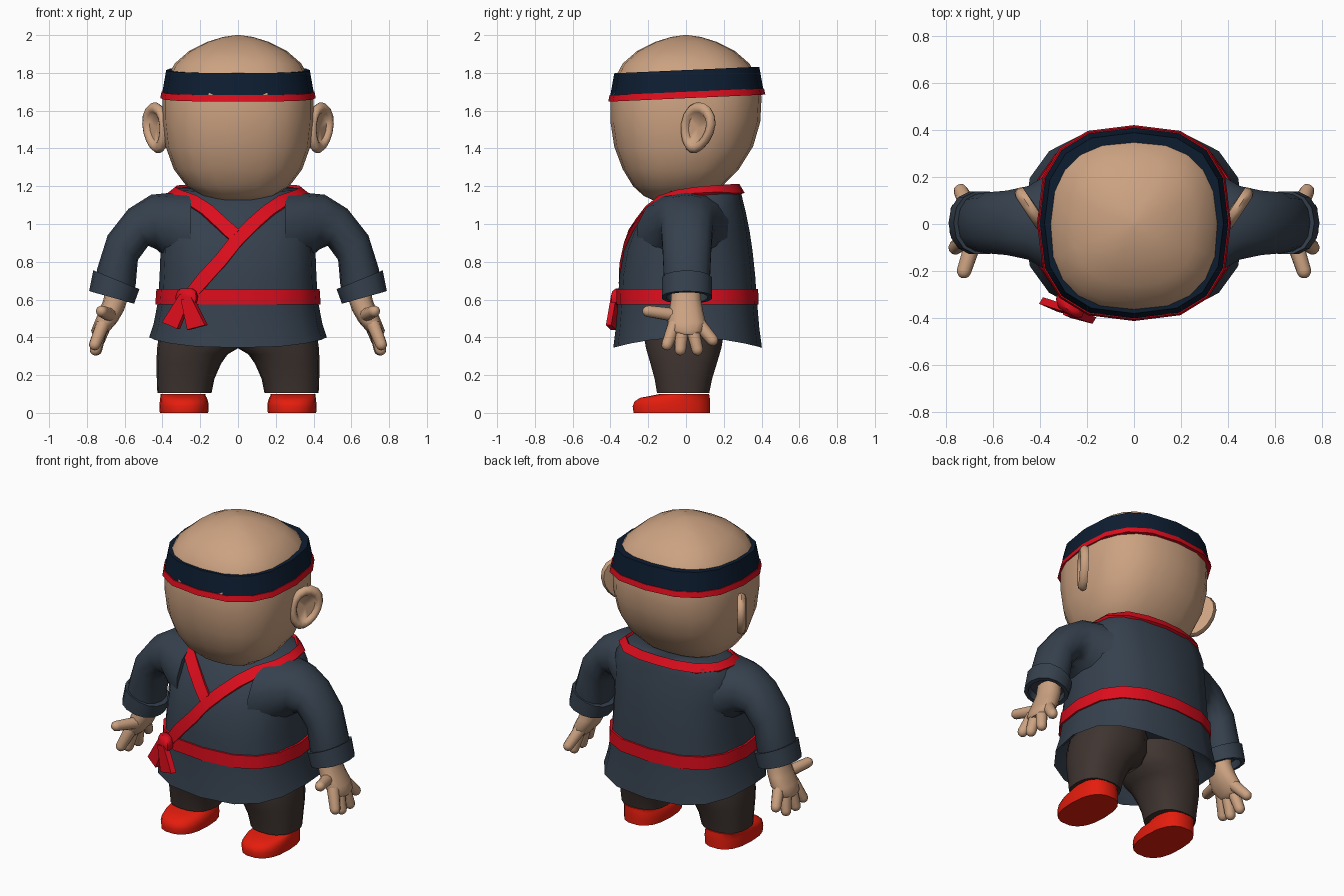
import bpy, bmesh, math
from mathutils import Vector as V
from mathutils.bvhtree import BVHTree

if "Cube" in bpy.data.objects:
    bpy.data.objects.remove(bpy.data.objects["Cube"])

COL = dict(skin=(.60, .36, .22), tunic=(.036, .052, .075), trousers=(.05, .035, .03),
           sash=(.72, .004, .012), shoe=(.78, .012, .004), navy=(.004, .012, .03))
MATS = {}
for k, c in COL.items():
    MATS[k] = bpy.data.materials.new(k)
    MATS[k].diffuse_color = (*c, 1)


def loft(name, rings, mat, angle=45, closed=False):
    """Skin a list of equal-length rings and cap both ends."""
    bm = bmesh.new()
    vs = [[bm.verts.new(p) for p in r] for r in rings]
    n = len(vs[0])
    for a, b in zip(vs, vs[1:] + (vs[:1] if closed else [])):
        for i in range(n):
            j = (i + 1) % n
            bm.faces.new((a[i], a[j], b[j], b[i]))
    if not closed:
        bm.faces.new(vs[0])
        bm.faces.new(vs[-1])
    bmesh.ops.recalc_face_normals(bm, faces=bm.faces)
    me = bpy.data.meshes.new(name)
    bm.to_mesh(me)
    bm.free()
    me.materials.append(MATS[mat])
    me.polygons.foreach_set('use_smooth', [True] * len(me.polygons))
    me.set_sharp_from_angle(angle=math.radians(angle))
    ob = bpy.data.objects.new(name, me)
    bpy.context.collection.objects.link(ob)
    return ob


def unit(n, p):
    """Points of a unit superellipse."""
    f = lambda v: math.copysign(abs(v) ** (2 / p), v)
    return [(f(math.cos(2 * math.pi * i / n)), f(math.sin(2 * math.pi * i / n))) for i in range(n)]


def level(z, x0, x1, yf, yb, n=16, p=2.6, tilt=0, lift=0):
    """Horizontal ring between x0..x1 and yf..yb."""
    out = []
    for a, b in unit(n, p):
        y = (yf + yb) / 2 + b * (yb - yf) / 2
        out.append(V(((x0 + x1) / 2 + a * (x1 - x0) / 2, y, z + tilt * y + lift * (1 - b * b))))
    return out


def cross(top, bot, ry, n=14, p=2.2):
    """Ring across the arm, given outer and inner (x, z) points."""
    t, b = V((top[0], .005, top[1])), V((bot[0], .005, bot[1]))
    return [(t + b) / 2 + (t - b) / 2 * u + V((0, ry * w, 0)) for u, w in unit(n, p)]


def capsule(a, b, r0, r1, n=10):
    """Round-ended finger."""
    a, b = V(a), V(b)
    d = (b - a).normalized()
    u = d.orthogonal().normalized()
    w = d.cross(u)
    steps = [(a, 0, r0), (b, 0, r1)] + [(b, math.sin(t), r1 * math.cos(t)) for t in (.5, 1, 1.45)]
    return [[c + d * s * r1 + (u * i + w * j) * r for i, j in unit(n, 2)] for c, s, r in steps]


def both(name, rings, mat, angle=45):
    for side, s in (('right', 1), ('left', -1)):
        loft(side + '_' + name, [[V((p.x * s, p.y, p.z)) for p in r] for r in rings], mat, angle)


# Head
head = [(1.128, .11, -.18, .02), (1.15, .19, -.225, .10), (1.20, .272, -.28, .19), (1.29, .34, -.335, .28),
        (1.41, .383, -.38, .355), (1.54, .398, -.40, .393), (1.67, .40, -.40, .40), (1.77, .378, -.378, .382),
        (1.85, .335, -.335, .335), (1.915, .26, -.26, .26), (1.965, .16, -.16, .16), (1.99, .08, -.08, .08),
        (2.0, .01, -.01, .01)]
loft('head', [level(z, -r, r, f, b, 20, 2.5) for z, r, f, b in head], 'skin', 60)

# Headband with red trim
band = [(1.685, .38), (1.685, .403), (1.815, .38), (1.815, .33)]
loft('headband', [level(z, -r, r, -r, r + .008, tilt=.045) for z, r in band], 'navy', 30, True)
trim = [(1.668, .38), (1.666, .412), (1.70, .405), (1.70, .38)]
loft('headband_trim', [level(z, -r, r, -r, r + .008, tilt=.045) for z, r in trim], 'sash', 30, True)

# Ears: concentric oval rings in a tilted plane
u, c = V((.55, .835, 0)), V((.437, .058, 1.508))
nrm, up = V((.835, -.55, 0)), V((0, 0, 1))
uu, vv = u - up * .3, up + u * .3
prof = [(.02, -.004), (.54, -.002), (.62, .016), (.76, .024), (.9, .018), (1, -.002), (.92, -.024), (.02, -.028)]
both('ear', [[c + uu * (.098 * s * a * (1 + .16 * b)) + vv * (.133 * s * b) + nrm * h
              for a, b in unit(16, 2)] for s, h in prof], 'skin', 60)

# Tunic body, open at the hem
body = [(.50, .38, -.30, .32, 0), (.40, .43, -.35, .37, .03), (.345, .47, -.385, .402, .055),
        (.45, .447, -.372, .388, .02), (.60, .422, -.36, .375, 0), (.73, .415, -.352, .366, 0),
        (.86, .41, -.328, .352, 0), (.96, .41, -.29, .337, 0), (1.06, .41, -.23, .317, 0),
        (1.12, .39, -.18, .302, 0), (1.16, .355, -.14, .289, 0), (1.18, .325, -.115, .278, 0),
        (1.18, .2, -.07, .17, 0)]
torso = loft('tunic', [level(z, -r, r, f, b, lift=l, tilt=.07 if z > 1.15 else 0)
                       for z, r, f, b, l in body], 'tunic', 60)

# Sleeves and cuffs
both('sleeve', [cross((.25, 1.17), (.25, .70), .27), cross((.36, 1.165), (.36, .80), .215),
                cross((.46, 1.155), (.43, .865), .16),
                cross((.58, 1.08), (.475, .885), .14), cross((.69, .94), (.53, .81), .132),
                cross((.745, .765), (.542, .675), .125), cross((.755, .70), (.56, .63), .122)], 'tunic', 60)
both('cuff', [cross((.74, .74), (.545, .665), .11), cross((.766, .755), (.522, .655), .136),
              cross((.788, .645), (.55, .578), .136), cross((.765, .638), (.572, .585), .112),
              cross((.75, .68), (.565, .63), .108)], 'tunic', 40)

# Hands
palm = [(.68, .58, .70, -.075, .075), (.60, .585, .712, -.08, .08), (.54, .605, .735, -.09, .09),
        (.48, .64, .76, -.098, .105), (.435, .68, .778, -.08, .09), (.415, .705, .77, -.05, .065)]
both('palm', [level(z, a, b, f, k, 12, 2.3) for z, a, b, f, k in palm], 'skin', 60)
fingers = dict(thumb=((.67, -.04, .515), (.722, -.2, .538)), index=((.715, -.06, .47), (.758, -.10, .362)),
               middle=((.725, -.02, .46), (.755, -.03, .335)), ring=((.725, .03, .46), (.75, .06, .335)),
               little=((.70, .06, .48), (.735, .14, .385)))
for k, (a, b) in fingers.items():
    both(k + '_finger', capsule(a, b, .037, .031), 'skin', 60)

# Trousers
leg = [(.105, .14, .427, -.155, .125), (.18, .125, .43, -.168, .14), (.26, .09, .432, -.19, .165),
       (.31, .055, .43, -.205, .18), (.345, -.005, .428, -.215, .19), (.40, -.03, .42, -.225, .20),
       (.52, -.03, .38, -.23, .20)]
both('trouser_leg', [level(z, a, b, f, k, 18, 2.4) for z, a, b, f, k in leg], 'trousers', 50)

# Shoes
shoe = [(0, .158, .414, -.28, .13), (.035, .155, .416, -.285, .13), (.06, .158, .414, -.275, .13),
        (.08, .165, .412, -.245, .128), (.09, .172, .41, -.19, .126), (.10, .172, .41, -.14, .124),
        (.10, .20, .385, -.115, .10), (.085, .20, .385, -.115, .10)]
both('shoe', [level(z, a, b, f, k, 18, 2.5) for z, a, b, f, k in shoe], 'shoe', 45)

# Belt
belt = [(.575, .41, 0), (.575, .438, .014), (.655, .432, .012), (.655, .41, 0)]
loft('belt', [level(z, -r, r, -.355 - o, .37 + o) for z, r, o in belt], 'sash', 30, True)

# Collar band: a ribbon snapped onto the tunic surface
bm = bmesh.new()
bm.from_mesh(torso.data)
tree = BVHTree.FromBMesh(bm)
bm.free()
half = [(.32, -.06, 1.16), (.35, .05, 1.175), (.335, .16, 1.18), (.25, .255, 1.185), (.12, .287, 1.185)]
path = [(-.25, -.33, .63), (-.18, -.34, .71), (-.09, -.34, .81), (0, -.31, .92), (.08, -.27, 1.0),
        (.16, -.22, 1.07), (.24, -.15, 1.125)] + half + [(0, .29, 1.185)]
path += [(-x, y, z) for x, y, z in reversed(half)]
path += [(-.24, -.15, 1.125), (-.16, -.22, 1.07), (-.08, -.27, .995), (-.02, -.30, .94)]
path = [V(p) for p in path]
rings = []
for i, p in enumerate(path):
    t = (path[min(i + 1, len(path) - 1)] - path[max(i - 1, 0)]).normalized()
    q, n = tree.find_nearest(p)[:2]
    side = t.cross(n).normalized() * (.036 if p.y < -.1 else .026)
    (a, na), (b, nb) = [tree.find_nearest(q + s * side)[:2] for s in (1, -1)]
    rings.append([a - n * .012, a + (n + na) * .009, b + (n + nb) * .009, b - n * .012])
loft('collar_band', rings, 'sash', 40)

# Belt knot and tails
knot = [(.572, .03), (.585, .055), (.615, .06), (.645, .05), (.658, .03)]
loft('belt_knot', [[V((-.272 + a * r, -.345 + b * r * .75 - a * r * .45, z)) for a, b in unit(10, 2.5)]
                   for z, r in knot], 'sash', 40)


def tail(name, top, bottom):
    rings = []
    for l, r in (top, bottom):
        l, r = V(l), V(r)
        d = V((.008, .014, 0))
        rings.append([l - d, r - d, r + d, l + d])
    loft(name, rings, 'sash', 30)


tail('belt_tail_outer', ((-.30, -.355, .63), (-.25, -.375, .60)), ((-.395, -.325, .48), (-.315, -.36, .445)))
tail('belt_tail_inner', ((-.295, -.37, .60), (-.24, -.385, .61)), ((-.262, -.385, .44), (-.168, -.41, .465)))

for m in bpy.data.materials:
    if m.users and not m.is_grease_pencil:
        m.use_nodes = True
        m.node_tree.nodes["Principled BSDF"].inputs["Base Color"].default_value = m.diffuse_color
